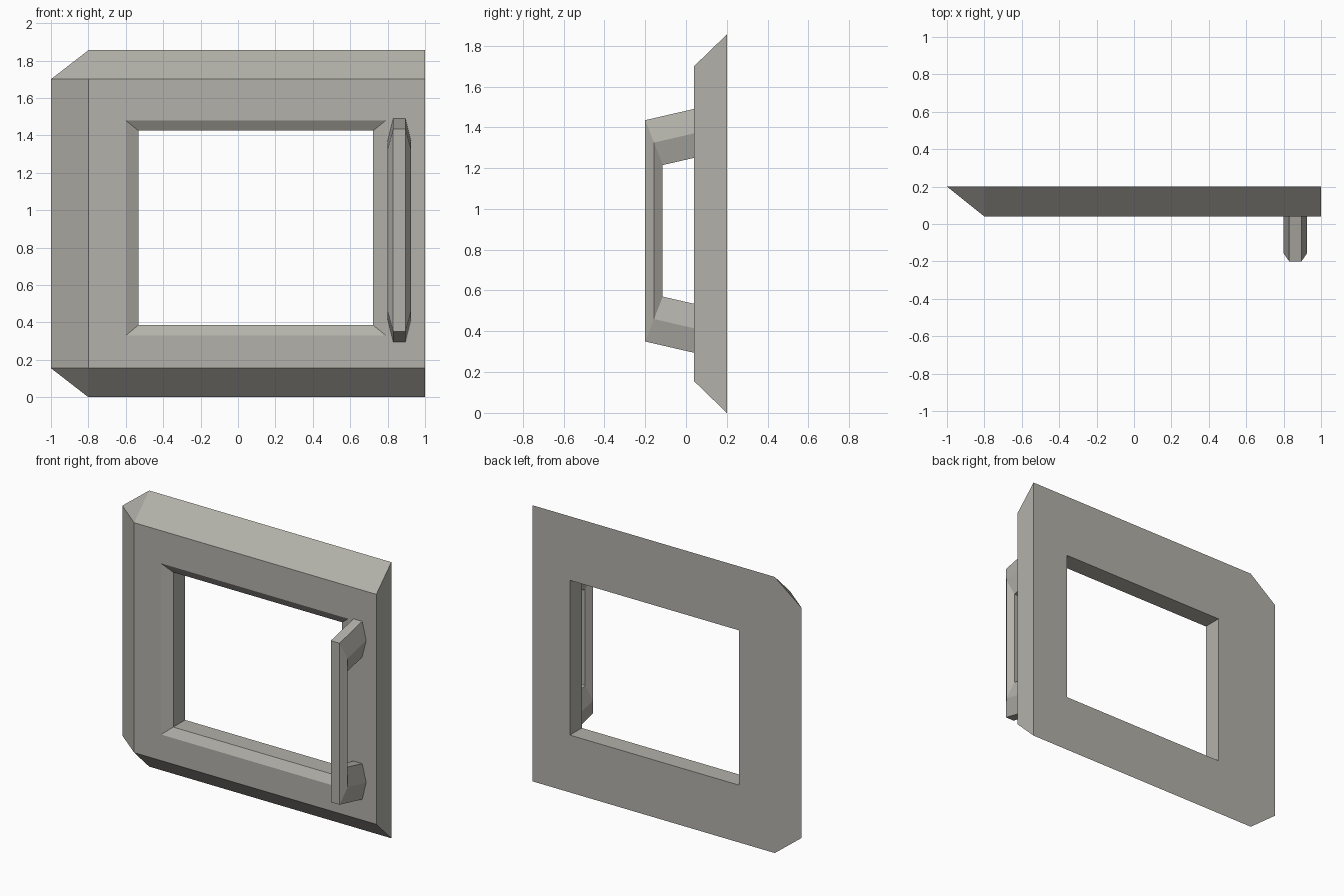
import bpy, bmesh

if "Cube" in bpy.data.objects:
    bpy.data.objects.remove(bpy.data.objects["Cube"])

mat = bpy.data.materials.new("warm grey")
mat.diffuse_color = (0.45, 0.44, 0.40, 1)
mat.use_nodes = True
mat.node_tree.nodes["Principled BSDF"].inputs["Base Color"].default_value = mat.diffuse_color


def loft(name, rings, closed):
    """Skin a list of equal-length rings; closed joins last ring to first, else cap the ends."""
    bm = bmesh.new()
    vs = [[bm.verts.new(p) for p in r] for r in rings]
    n = len(rings[0])
    for i in range(len(vs) if closed else len(vs) - 1):
        a, b = vs[i], vs[(i + 1) % len(vs)]
        for j in range(n):
            k = (j + 1) % n
            bm.faces.new((a[j], a[k], b[k], b[j]))
    if not closed:
        bm.faces.new(vs[0])
        bm.faces.new(vs[-1])
    bmesh.ops.remove_doubles(bm, verts=bm.verts[:], dist=1e-5)
    bmesh.ops.recalc_face_normals(bm, faces=bm.faces[:])
    me = bpy.data.meshes.new(name)
    bm.to_mesh(me)
    bm.free()
    me.materials.append(mat)
    ob = bpy.data.objects.new(name, me)
    bpy.context.collection.objects.link(ob)
    return ob


def ring(y, x0, x1, z0, z1, cx=0, cz=0):
    """Rectangle whose two left corners are cut by cx, cz (zero leaves them square)."""
    return [(x0, y, z0 + cz), (x0 + cx, y, z0), (x1, y, z0),
            (x1, y, z1), (x0 + cx, y, z1), (x0, y, z1 - cz)]


# Door frame: sloped outer edge, flat hinge side, chamfered window opening
FRONT, BACK = 0.04, 0.2
loft("door_frame", [
    ring(BACK, -1, 1, 0, 1.855, 0.2, 0.155),
    ring(FRONT, -0.8, 1, 0.155, 1.70),
    ring(FRONT, -0.6, 0.79, 0.33, 1.48),
    ring(0.074, -0.533, 0.723, 0.385, 1.425),
    ring(BACK, -0.533, 0.723, 0.385, 1.425),
], True)


# Handle: six-sided bar swept along a U shape, mirrored about its middle height
CX, CZ = 0.8625, 0.8925


def section(outer, middle, inner, side):
    pts = []
    for (y, h), w in ((outer, 0.0325), (middle, 0.0625), (inner, 0.0325)):
        pts.append((CX + w, y, CZ + side * h))
    for (y, h), w in ((inner, 0.0325), (middle, 0.0625), (outer, 0.0325)):
        pts.append((CX - w, y, CZ + side * h))
    return pts


base = ((0.043, 0.5985), (0.043, 0.4785), (0.043, 0.3585))
bend = ((-0.2, 0.5425), (-0.157, 0.4325), (-0.114, 0.3225))
loft("handle", [section(*base, 1), section(*bend, 1),
                section(*bend, -1), section(*base, -1)], False)
